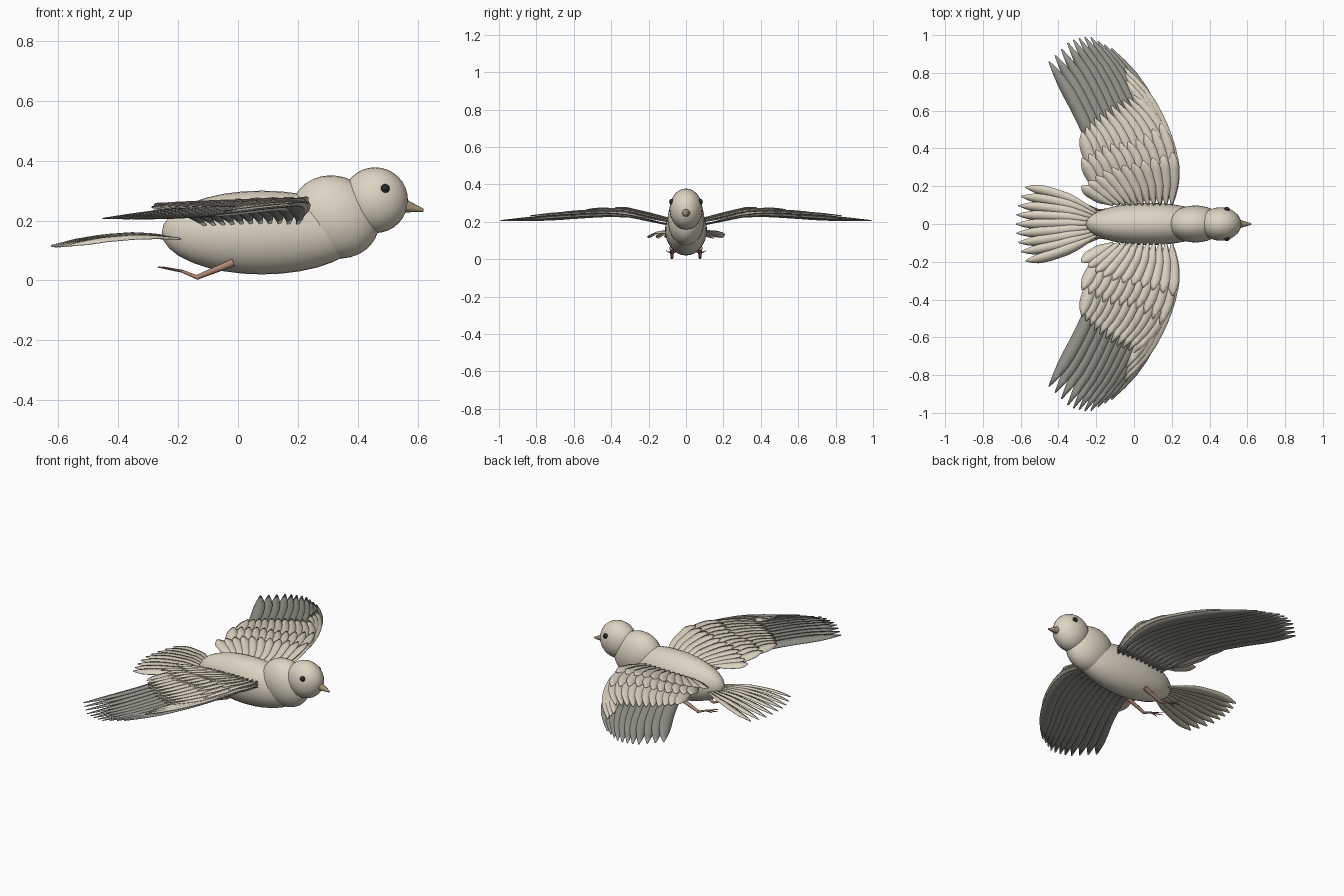
import bpy, bmesh, math
from mathutils import Vector, Matrix

if "Cube" in bpy.data.objects:
    bpy.data.objects.remove(bpy.data.objects["Cube"])


def material(name, rgb):
    m = bpy.data.materials.new(name)
    m.diffuse_color = (*rgb, 1)
    m.use_nodes = True
    m.node_tree.nodes["Principled BSDF"].inputs["Base Color"].default_value = m.diffuse_color
    return m


BEIGE = material("plumage", (0.72, 0.66, 0.54))
DARK = material("dark_plumage", (0.30, 0.30, 0.26))
BEAK = material("horn", (0.36, 0.29, 0.18))
LEG = material("leg_skin", (0.42, 0.24, 0.18))
BLACK = material("eye_black", (0.02, 0.02, 0.02))


def finish(bm, name, mat, angle=50):
    me = bpy.data.meshes.new(name)
    bm.to_mesh(me)
    bm.free()
    ob = bpy.data.objects.new(name, me)
    bpy.context.collection.objects.link(ob)
    me.materials.append(mat)
    bpy.ops.object.select_all(action='DESELECT')
    ob.select_set(True)
    bpy.context.view_layer.objects.active = ob
    bpy.ops.object.shade_smooth_by_angle(angle=math.radians(angle))
    return ob


def ellipsoid(name, centre, radii, mat, tilt=0.0, seg=32):
    bm = bmesh.new()
    # poles along x, then stretch, tilt and place
    mtx = (Matrix.Translation(centre) @ Matrix.Rotation(tilt, 4, 'Y')
           @ Matrix.Diagonal((*radii, 1)) @ Matrix.Rotation(math.pi / 2, 4, 'Y'))
    bmesh.ops.create_uvsphere(bm, u_segments=seg, v_segments=seg // 2, radius=1, matrix=mtx)
    return finish(bm, name, mat)


def add_limb(bm, a, b, ra, rb, seg=10):
    a, b = Vector(a), Vector(b)
    d = b - a
    mtx = Matrix.Translation((a + b) / 2) @ d.to_track_quat('Z', 'Y').to_matrix().to_4x4()
    bmesh.ops.create_cone(bm, cap_ends=True, segments=seg, radius1=ra, radius2=rb,
                          depth=d.length, matrix=mtx)


def along(points, t):
    """Point at parameter t (0..1) on a polyline."""
    f = t * (len(points) - 1)
    i = min(int(f), len(points) - 2)
    return Vector(points[i]).lerp(Vector(points[i + 1]), f - i)


def table(pairs, v):
    """Piecewise linear lookup."""
    for (a, za), (b, zb) in zip(pairs, pairs[1:]):
        if v <= b:
            return za + (zb - za) * max(0, (v - a) / (b - a))
    return pairs[-1][1]


def add_feather(bm, p0, p1, p2, width, height, sy=1, steps=12):
    """Cambered, pointed blade along a quadratic curve in plan."""
    rows = []
    for k in range(steps + 1):
        s = k / steps
        c = p0 * (1 - s) ** 2 + p1 * 2 * s * (1 - s) + p2 * s * s
        d = ((p1 - p0) * (1 - s) + (p2 - p1) * s).normalized()
        n = Vector((d.y, -d.x))
        w = width * min(1, 0.15 + 2.2 * s)
        if s > 0.8:
            w *= max(0.03, (1 - s) / 0.2) ** 0.65
        row = []
        for u, lift in ((-1, -0.004), (0, 0.004), (1, 0.0)):
            q = c + n * w * u
            z = height(c) + (lift + 0.005 * u) * w / width
            row.append(bm.verts.new((q.x, q.y * sy, z)))
        rows.append(row)
    for r, q in zip(rows, rows[1:]):
        for j in range(2):
            bm.faces.new((r[j], r[j + 1], q[j + 1], q[j]))


def finish_feathers(bm, name, mat):
    bmesh.ops.recalc_face_normals(bm, faces=bm.faces)
    ob = finish(bm, name, mat)
    sol = ob.modifiers.new("thickness", 'SOLIDIFY')
    sol.thickness = 0.003
    sol.offset = 0
    return ob


# body, chest and head
ellipsoid("body", (0.08, 0, 0.16), (0.335, 0.112, 0.14), BEIGE)
ellipsoid("chest", (0.325, 0, 0.212), (0.152, 0.098, 0.135), BEIGE, tilt=math.radians(28))
ellipsoid("head", (0.458, 0, 0.268), (0.11, 0.088, 0.11), BEIGE)

# beak
bm = bmesh.new()
add_limb(bm, (0.548, 0, 0.251), (0.62, 0, 0.234), 0.025, 0.005, 16)
finish(bm, "beak", BEAK)

# eyes and legs
for side, sy in (("left", 1), ("right", -1)):
    ellipsoid(side + "_eye", (0.492, sy * 0.077, 0.307), (0.015, 0.013, 0.015), BLACK, seg=16)
    bm = bmesh.new()
    y = sy * 0.075
    add_limb(bm, (-0.015, y, 0.06), (-0.135, y, 0.011), 0.013, 0.008)
    add_limb(bm, (-0.13, y, 0.0075), (-0.19, y, 0.032), 0.007, 0.005)
    for dy in (-0.03, 0, 0.03):
        add_limb(bm, (-0.188, y, 0.031), (-0.268 + abs(dy) * 0.5, y + dy, 0.045), 0.005, 0.002, 6)
    finish(bm, side + "_leg", LEG)

# tail fan
TAIL_Z = [(-0.62, 0.116), (-0.55, 0.132), (-0.45, 0.148), (-0.35, 0.155), (-0.28, 0.152), (-0.18, 0.142)]
bm = bmesh.new()
for i in range(9):
    k = (i - 4) / 4
    add_feather(bm, Vector((-0.18, 0.05 * k)), Vector((-0.38, 0.17 * k)),
                Vector((-0.625 + 0.05 * k * k, 0.195 * k)), 0.027,
                lambda c: table(TAIL_Z, c.x) - 0.06 * abs(c.y))
finish_feathers(bm, "tail_feathers", BEIGE)

# wings: layers of feathers fanning out from the shoulder line, front to rear
# name, material, count, height offset, half width, tips, front bend, rear bend
LAYERS = [
    ("primary_feathers", DARK, 11, -0.012, 0.034,
     [(-0.12, 0.93), (-0.24, 0.995), (-0.34, 0.97), (-0.45, 0.86)], (0.25, 0.48), (-0.215, 0.52)),
    ("leading_edge_feathers", BEIGE, 3, 0.0, 0.034,
     [(-0.05, 0.83), (-0.04, 0.76)], (0.27, 0.43), (0.2, 0.42)),
    ("secondary_feathers", BEIGE, 11, 0.005, 0.033,
     [(0.0, 0.68), (-0.1, 0.64), (-0.2, 0.57), (-0.275, 0.49)], (0.28, 0.37), (-0.24, 0.31)),
    ("median_coverts", BEIGE, 11, 0.014, 0.032,
     [(0.14, 0.53), (0.0, 0.44), (-0.15, 0.42), (-0.275, 0.35)], (0.22, 0.31), (-0.21, 0.21)),
    ("small_coverts", BEIGE, 11, 0.022, 0.031,
     [(0.205, 0.38), (0.03, 0.33), (-0.15, 0.29), (-0.28, 0.2)], (0.205, 0.24), (-0.2, 0.15)),
]
ARCH = [(0.08, 0.195), (0.2, 0.222), (0.32, 0.25), (0.45, 0.255), (0.65, 0.245), (0.8, 0.236), (1.0, 0.226)]
for side, sy in (("left", 1), ("right", -1)):
    for name, mat, n, off, width, tips, front, rear in LAYERS:
        bm = bmesh.new()
        back = 0.14 if n == 3 else -0.11
        for i in range(n):
            t = i / (n - 1)
            add_feather(bm, Vector((0.2, 0.1)).lerp(Vector((back, 0.1)), t),
                        Vector(front).lerp(Vector(rear), t), along(tips, t), width,
                        lambda c: table(ARCH, c.y) + off + 0.03 * min(c.x, 0.05), sy)
        finish_feathers(bm, side + "_" + name, mat)
